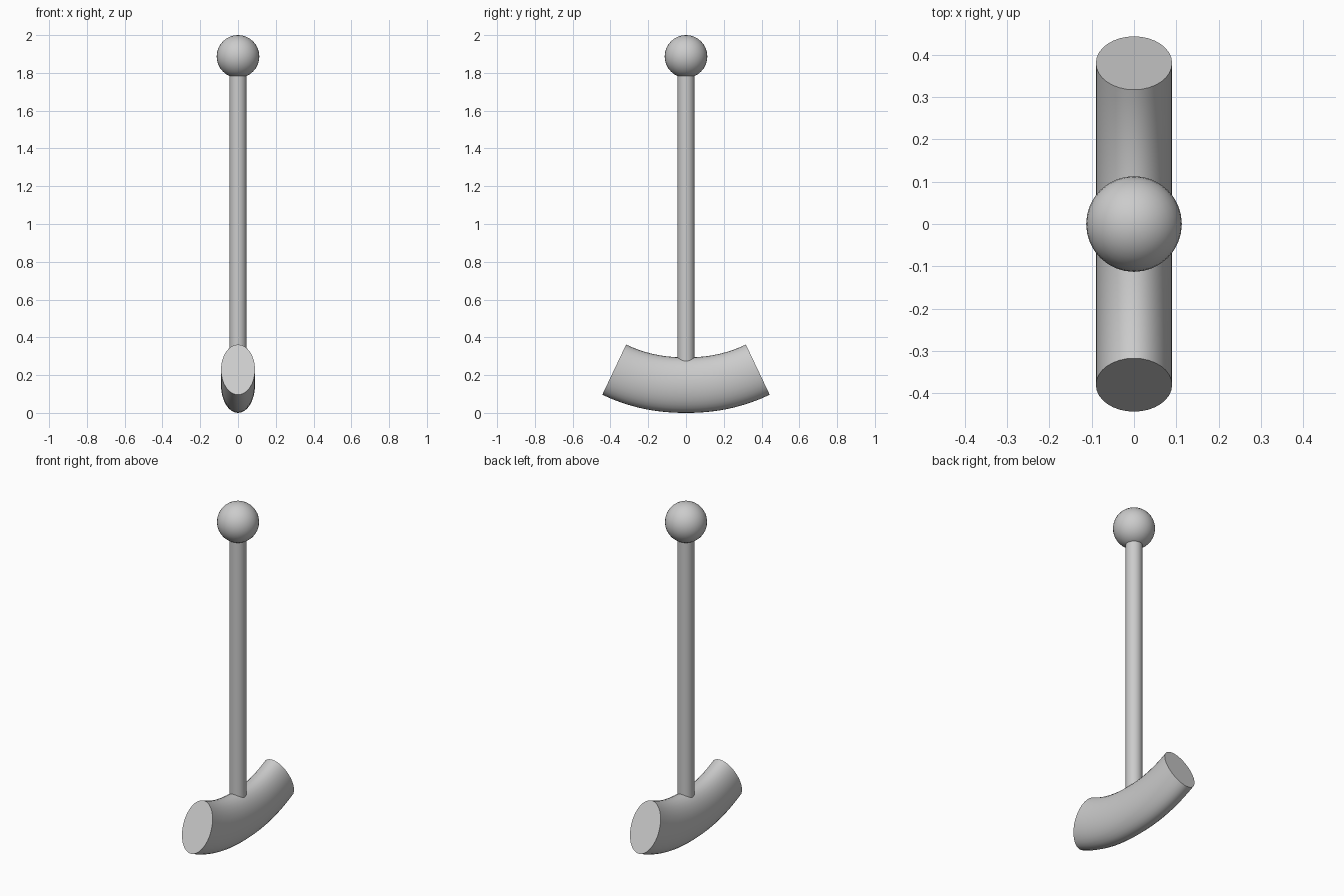
import bpy, bmesh, math

if "Cube" in bpy.data.objects:
    bpy.data.objects.remove(bpy.data.objects["Cube"])

SIDES, RINGS = 32, 24
HALF_LEN, RISE, POWER = 0.38, 0.082, 2.2
MID_Z, RAD_X, RAD_Z = 0.147, 0.09, 0.147


def smooth(obj):
    bpy.ops.object.select_all(action='DESELECT')
    obj.select_set(True)
    bpy.context.view_layer.objects.active = obj
    bpy.ops.object.shade_smooth_by_angle(angle=math.radians(35))


# mallet head: oval section swept along a shallow upward curve
bm = bmesh.new()
rings = []
for i in range(RINGS + 1):
    t = 2 * i / RINGS - 1
    y = HALF_LEN * t
    z = MID_Z + RISE * abs(t) ** POWER
    slope = math.copysign(POWER * RISE / HALF_LEN * abs(t) ** (POWER - 1), t)
    tilt = math.atan(slope)
    ring = []
    for k in range(SIDES):
        a = 2 * math.pi * k / SIDES
        u = RAD_Z * math.sin(a)
        ring.append(bm.verts.new((RAD_X * math.cos(a),
                                  y - u * math.sin(tilt),
                                  z + u * math.cos(tilt))))
    rings.append(ring)
for r0, r1 in zip(rings, rings[1:]):
    for k in range(SIDES):
        n = (k + 1) % SIDES
        bm.faces.new((r0[k], r0[n], r1[n], r1[k]))
bm.faces.new(rings[0])
bm.faces.new(rings[-1])
bmesh.ops.recalc_face_normals(bm, faces=bm.faces)
mesh = bpy.data.meshes.new("mallet_head")
bm.to_mesh(mesh)
bm.free()
head = bpy.data.objects.new("mallet_head", mesh)
bpy.context.collection.objects.link(head)
smooth(head)

# straight handle, sunk into the head and the knob
bottom, top = 0.25, 1.82
bpy.ops.mesh.primitive_cylinder_add(vertices=32, radius=0.045, depth=top - bottom,
                                    location=(0, 0, (top + bottom) / 2))
handle = bpy.context.object
handle.name = "handle"
smooth(handle)

# round knob on top
bpy.ops.mesh.primitive_uv_sphere_add(segments=32, ring_count=16, radius=0.113,
                                     location=(0, 0, 1.887))
knob = bpy.context.object
knob.name = "knob"
smooth(knob)
